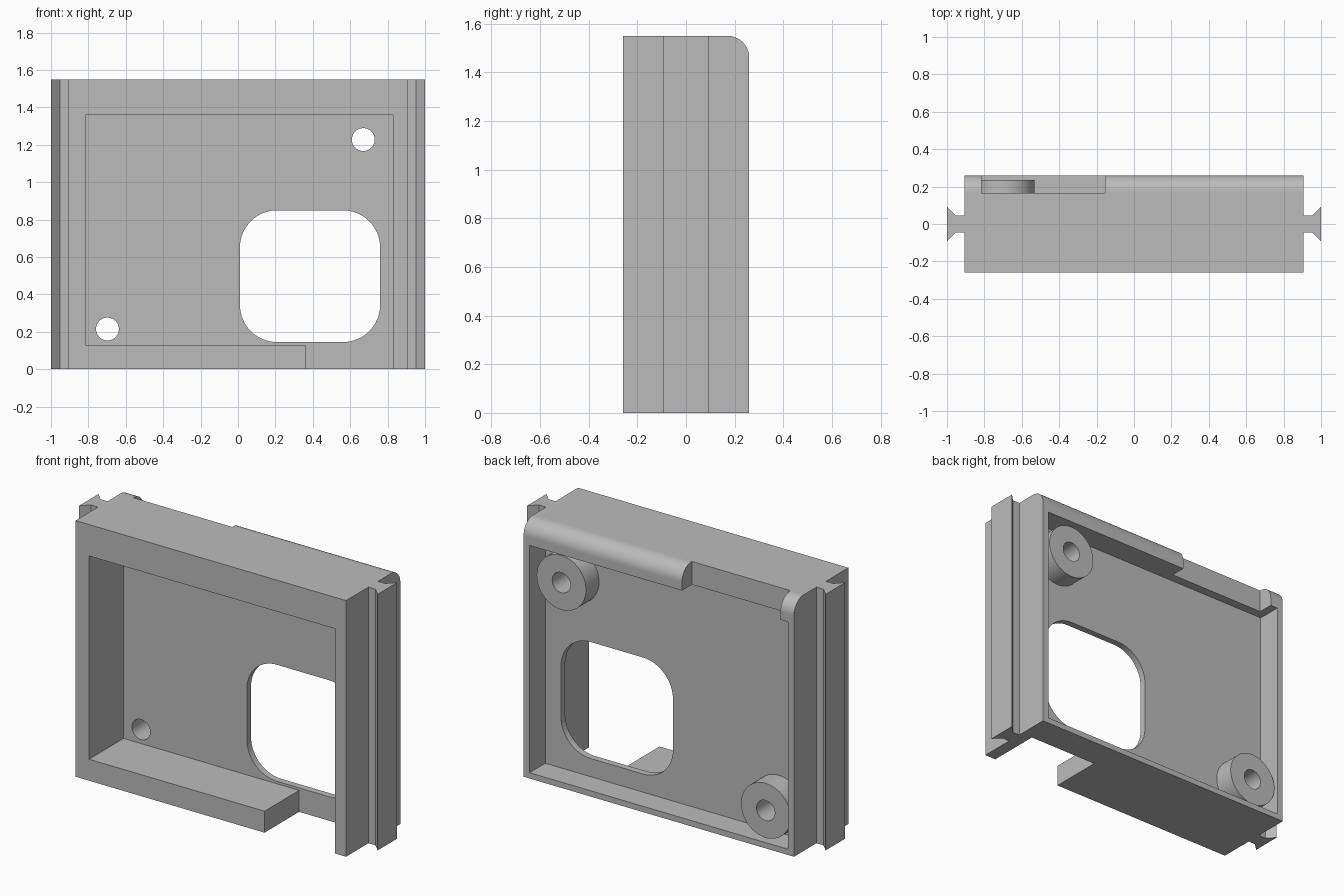
import bpy, bmesh
from math import cos, sin, pi

cube = bpy.data.objects.get("Cube")
if cube:
    bpy.data.objects.remove(cube, do_unlink=True)

# Single plain material
grey = bpy.data.materials.new("plain grey")
grey.use_nodes = True
grey.diffuse_color = (0.5, 0.5, 0.5, 1)
grey.node_tree.nodes["Principled BSDF"].inputs["Base Color"].default_value = (0.5, 0.5, 0.5, 1)

PLACE = {
    "x": lambda a, b, t: (t, a, b),
    "y": lambda a, b, t: (a, t, b),
    "z": lambda a, b, t: (a, b, t),
}


def prism(name, outline, axis, lo, hi):
    """Extrude a closed 2D outline along an axis from lo to hi."""
    bm = bmesh.new()
    place = PLACE[axis]
    ends = [[bm.verts.new(place(a, b, t)) for a, b in outline] for t in (lo, hi)]
    n = len(outline)
    for end in ends:
        bm.faces.new(end)
    for i in range(n):
        j = (i + 1) % n
        bm.faces.new((ends[0][i], ends[0][j], ends[1][j], ends[1][i]))
    bmesh.ops.recalc_face_normals(bm, faces=bm.faces)
    mesh = bpy.data.meshes.new(name)
    bm.to_mesh(mesh)
    bm.free()
    mesh.materials.append(grey)
    obj = bpy.data.objects.new(name, mesh)
    bpy.context.collection.objects.link(obj)
    return obj


def rect(a0, a1, b0, b1):
    return [(a0, b0), (a1, b0), (a1, b1), (a0, b1)]


def arc(a, b, r, start, sweep, steps):
    return [(a + r * cos(start + sweep * i / steps), b + r * sin(start + sweep * i / steps))
            for i in range(steps + 1)]


def circle(a, b, r):
    return arc(a, b, r, 0, 2 * pi, 64)[:-1]


def rounded_rect(a0, a1, b0, b1, r):
    centres = [(a1 - r, b1 - r), (a0 + r, b1 - r), (a0 + r, b0 + r), (a1 - r, b0 + r)]
    return [p for k, (a, b) in enumerate(centres) for p in arc(a, b, r, k * pi / 2, pi / 2, 16)]


def activate(obj):
    bpy.ops.object.select_all(action="DESELECT")
    obj.select_set(True)
    bpy.context.view_layer.objects.active = obj


def cut(obj, outline, axis, lo, hi):
    """Subtract a prism from an object."""
    cutter = prism("cutter", outline, axis, lo, hi)
    cutter.hide_render = True
    mod = obj.modifiers.new("cut", "BOOLEAN")
    mod.operation = "DIFFERENCE"
    mod.solver = "EXACT"
    mod.object = cutter
    activate(obj)
    bpy.ops.object.modifier_apply(modifier=mod.name)
    bpy.data.objects.remove(cutter, do_unlink=True)


def finish(obj):
    """Smooth the curved faces, keep the flat ones flat."""
    activate(obj)
    bpy.ops.object.shade_smooth_by_angle()
    for face in obj.data.polygons:
        if max(abs(c) for c in face.normal) > 0.9999:
            face.use_smooth = False


W, D, H = 0.905, 0.26, 1.55      # half width, half depth, height
PANEL_FRONT, PANEL_BACK = 0.07, 0.11
R = 0.09

# Housing block with a rounded upper back edge
side = [(-D, 0), (D, 0)] + arc(D - R, H - R, R, 0, pi / 2, 16) + [(-D, H)]
housing = prism("housing", side, "x", -W, W)

# Front pocket, open at the bottom on one side
front = [(-0.815, 0.13), (0.36, 0.13), (0.36, -0.1), (0.83, -0.1), (0.83, 1.36), (-0.815, 1.36)]
cut(housing, front, "y", -0.4, PANEL_FRONT)

# Shallow back pocket and the slot through its top lip
cut(housing, rect(-0.865, 0.865, 0.035, 1.41), "y", PANEL_BACK, 0.4)
cut(housing, rect(-0.815, -0.155, 1.3, 1.7), "y", 0.165, 0.4)

# Rounded window through the panel
cut(housing, rounded_rect(0.01, 0.76, 0.145, 0.85, 0.2), "y", 0, 0.2)

# Screw bosses and their through holes
for name, x, z in (("upper_boss", 0.67, 1.228), ("lower_boss", -0.698, 0.215)):
    cut(housing, circle(x, z, 0.061), "y", 0, 0.2)
    boss = prism(name, circle(x, z, 0.165), "y", PANEL_BACK, 0.235)
    cut(boss, circle(x, z, 0.061), "y", 0, 0.4)
    finish(boss)
finish(housing)

# Dovetail rails on both sides
half = [(W, 0.046), (0.953, 0.046), (1, 0.093)]
profile = half + [(x, -y) for x, y in reversed(half)]
for name, s in (("left_rail", 1), ("right_rail", -1)):
    prism(name, [(s * x, y) for x, y in profile], "z", 0, H)
